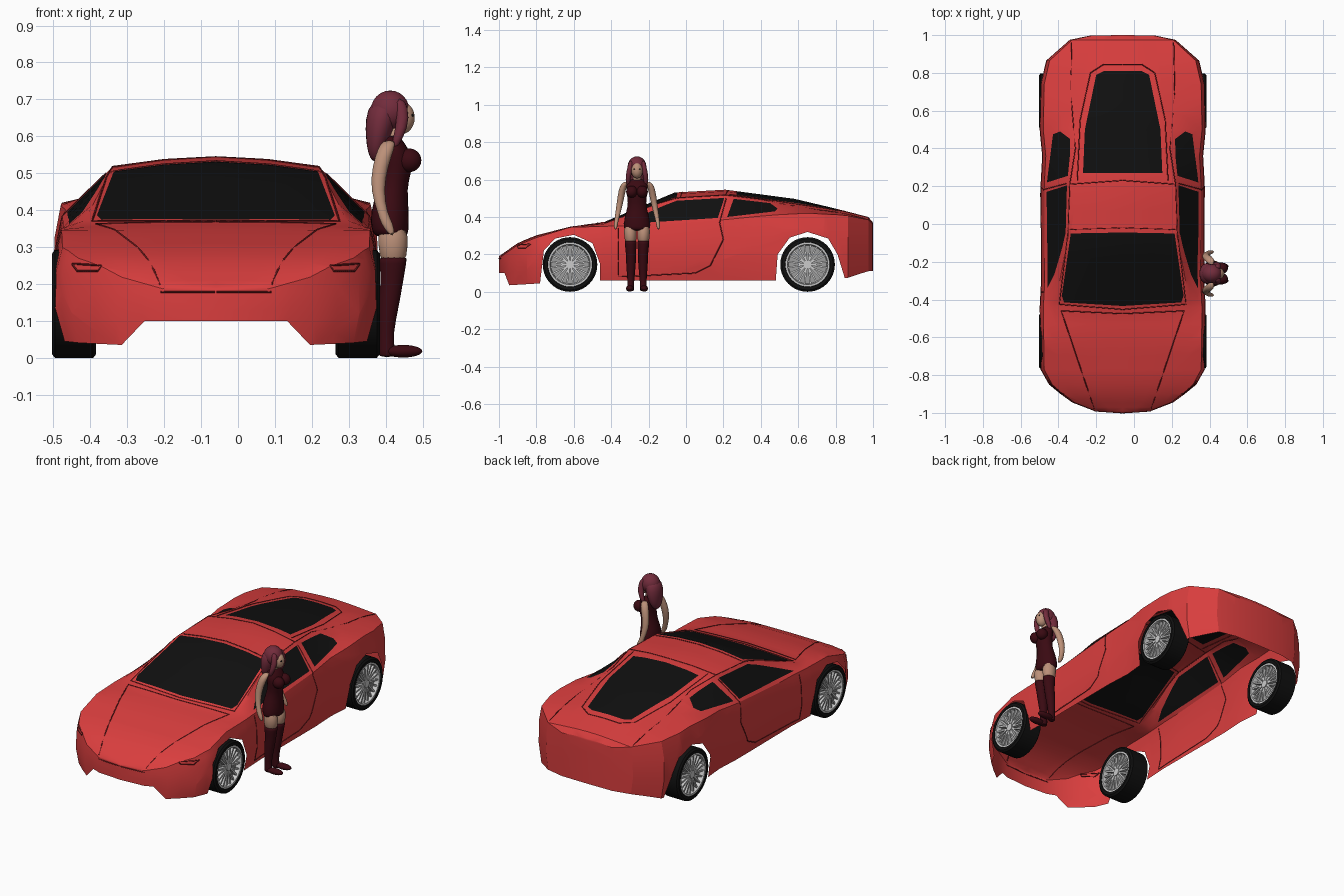
import bpy, bmesh, math
from mathutils import Vector, Matrix
from mathutils.bvhtree import BVHTree

if "Cube" in bpy.data.objects:
    bpy.data.objects.remove(bpy.data.objects["Cube"])

def mat(name, r, g, b):
    m = bpy.data.materials.new(name)
    m.diffuse_color = (r, g, b, 1)
    m.use_nodes = True
    m.node_tree.nodes["Principled BSDF"].inputs["Base Color"].default_value = m.diffuse_color
    return m

RED = mat("red paint", .70, .048, .048)
BLACK = mat("black glass and rubber", .005, .005, .005)
SEAM = mat("dark red seam", .16, .01, .012)
SILVER = mat("silver", .6, .6, .6)
GREY = mat("rim grey", .33, .33, .33)
SKIN = mat("skin", .50, .28, .19)
HAIR = mat("plum hair", .17, .025, .045)
CLOTH = mat("maroon cloth", .042, .003, .006)
CX = -.06                                   # centre line of the car

def make(name, bm, mats, angle=30):
    me = bpy.data.meshes.new(name)
    bm.to_mesh(me)
    bm.free()
    ob = bpy.data.objects.new(name, me)
    bpy.context.collection.objects.link(ob)
    for m in mats:
        me.materials.append(m)
    bpy.ops.object.select_all(action='DESELECT')
    ob.select_set(True)
    bpy.context.view_layer.objects.active = ob
    bpy.ops.object.shade_smooth_by_angle(angle=math.radians(angle))
    return ob

# ---- body shell: cross-sections along y, right half only ----
def table(keys):
    def f(y):
        for (a, u), (b, v) in zip(keys, keys[1:]):
            if y <= b:
                return u + (v - u) * (y - a) / (b - a)
        return keys[-1][1]
    return f

width = table([(-1, 0), (-.99, .15), (-.94, .28), (-.85, .39), (-.77, .435), (-.45, .44), (-.3, .432), (.2, .435),
               (.38, .425), (.5, .44), (.74, .435), (.865, .405), (.975, .28), (.998, .17), (1, 0)])
bottom = table([(-1, .1), (-.97, .1), (-.945, .035), (-.78, .045), (-.46, .06), (.48, .06), (.85, .07), (.97, .11), (1, .11)])
shoulder = table([(-1, .18), (-.9, .25), (-.8, .29), (-.62, .345), (-.44, .35), (-.2, .355), (.2, .385), (.45, .41),
                  (.65, .42), (.85, .41), (.975, .385), (1, .36)])
roof_w = table([(-1, 0), (-.99, .12), (-.94, .22), (-.85, .3), (-.62, .345), (-.44, .36), (-.06, .287), (.21, .28),
                (.5, .24), (.81, .2), (.975, .17), (.998, .1), (1, 0)])
roof_z = table([(-1, .185), (-.9, .257), (-.8, .297), (-.62, .345), (-.44, .363), (-.06, .503), (.21, .517),
                (.5, .48), (.81, .432), (.975, .392), (1, .365)])
crown = table([(-1, .19), (-.9, .26), (-.8, .302), (-.6, .352), (-.44, .372), (-.06, .531), (.21, .546), (.58, .497),
               (.8, .445), (.975, .4), (1, .37)])
stations = [-1, -.99, -.97, -.945, -.9, -.85, -.8, -.77, -.7, -.62, -.53, -.44, -.3, -.18, -.06, .07, .21, .36, .5,
            .58, .65, .74, .81, .865, .92, .975, .998, 1]
bm = bmesh.new()
rows = []
for y in stations:
    w, b, s, rw, rz, c = (f(y) for f in (width, bottom, shoulder, roof_w, roof_z, crown))
    sec = [(.955 * w, b), (w, b + .35 * (s - b)), (.993 * w, b + .75 * (s - b)), (.955 * w, s),
           (rw, rz), (rw * .5, rz + .7 * (c - rz)), (0, c)]
    rows.append([bm.verts.new((x, y, z)) for x, z in sec])
for r0, r1 in zip(rows, rows[1:]):
    for k in range(6):
        bm.faces.new((r0[k], r1[k], r1[k + 1], r0[k + 1]))
bmesh.ops.remove_doubles(bm, verts=bm.verts[:], dist=.0005)
bm.normal_update()
tree = BVHTree.FromBMesh(bm)

def cut(poly, axes, keep):
    """Cut a convex outline into the shell along one axis; return the faces inside."""
    a, b = axes
    planes = []
    def inside():
        bm.normal_update()
        res = []
        for f in bm.faces:
            m = f.calc_center_median()
            if keep(f) and all((m - co).dot(no) < 0 for co, no in planes):
                res.append(f)
        return res
    for p, q in zip(poly, poly[1:] + poly[:1]):
        co, no = Vector(), Vector()
        co[a], co[b] = p
        no[a], no[b] = q[1] - p[1], p[0] - q[0]
        no.normalize()
        fs = inside()
        geom = list({v for f in fs for v in f.verts}) + list({e for f in fs for e in f.edges}) + fs
        bmesh.ops.bisect_plane(bm, geom=geom, dist=1e-5, plane_co=co, plane_no=no)
        planes.append((co, no))
    return inside()

up = lambda f: f.normal.z > .3
side = lambda f: f.normal.x > .25
glass = [([(-.1, -.44), (.31, -.415), (.322, -.38), (.275, -.05), (-.1, -.043)], (0, 1), up),
         ([(-.1, .27), (.21, .27), (.2, .5), (.14, .79), (.1, .81), (-.1, .81)], (0, 1), up),
         ([(-.34, .362), (.17, .395), (.205, .502), (-.05, .487), (-.12, .46)], (1, 2), side),
         ([(.22, .4), (.475, .43), (.49, .445), (.45, .474), (.255, .497)], (1, 2), side)]
for g in glass:
    for f in cut(*g):
        f.material_index = 1
arches = [[(-.78, -.1), (-.46, -.1), (-.46, .15), (-.5, .26), (-.6, .305), (-.7, .285), (-.76, .22), (-.78, .05)],
          [(.48, -.1), (.855, -.1), (.85, .07), (.81, .2), (.76, .285), (.65, .32), (.555, .29), (.49, .2), (.48, .06)]]
for p in arches:
    bmesh.ops.delete(bm, geom=cut(p, (1, 2), side), context='FACES')
body = make("car_body", bm, [RED, BLACK], 28)
body.location.x = CX
body.modifiers.new("mirror", 'MIRROR')

# ---- panel seams: thin lines laid on the shell ----
cu = bpy.data.curves.new("panel_seams", 'CURVE')
cu.dimensions = '3D'
cu.bevel_depth = .0028
cu.bevel_resolution = 0
cu.materials.append(SEAM)

def seam(pts, axis):
    hits = []
    for p, q in zip(pts, pts[1:]):
        for i in range(11):
            u, v = (p[k] + (q[k] - p[k]) * i / 10 for k in (0, 1))
            o, d = {'z': ((u, v, 2), (0, 0, -1)), 'x': ((2, u, v), (-1, 0, 0)), 'y': ((u, -2, v), (0, 1, 0))}[axis]
            h = tree.ray_cast(Vector(o), Vector(d))[0]
            if h and (not hits or (h - hits[-1]).length > .002):
                hits.append(h)
    for s in (1, -1):
        sp = cu.splines.new('POLY')
        sp.points.add(len(hits) - 1)
        for pt, h in zip(sp.points, hits):
            pt.co = (s * h.x, h.y, h.z, 1)

seam([(.15, -.98), (.325, -.46), (.001, -.475)], 'z')                                   # bonnet
seam([(.001, -.452), (.335, -.425), (.288, -.03), (.001, -.02)], 'z')                   # windscreen frame
seam([(.288, -.03), (.28, .21), (.001, .23)], 'z')                                      # roof panel
seam([(.24, .23), (.225, .55), (.17, .8), (.1, .845), (.001, .845)], 'z')               # rear window frame
seam([(.28, .21), (.25, .4), (.275, .7), (.27, .96)], 'z')                              # rear deck
seam([(.002, .178), (.15, .178)], 'y')                                                  # nose
seam([(.31, .25), (.39, .255), (.375, .235), (.32, .235), (.31, .25)], 'y')             # headlights
seam([(-.36, .34), (-.36, .08), (.05, .1), (.13, .14), (.2, .28), (.18, .37), (.215, .5)], 'x')  # door
seams = bpy.data.objects.new("panel_seams", cu)
seams.location.x = CX
bpy.context.collection.objects.link(seams)

# ---- wheels: turned tyre, rim and spokes on both faces ----
def spin(bm, prof, n, mi):
    ring = [[bm.verts.new((x, r * math.cos(t), r * math.sin(t))) for x, r in prof]
            for t in (2 * math.pi * i / n for i in range(n))]
    for i in range(n):
        a, b = ring[i], ring[(i + 1) % n]
        for k in range(len(prof)):
            j = (k + 1) % len(prof)
            bm.faces.new((a[k], a[j], b[j], b[k])).material_index = mi

def wheel(name, x, y):
    bm = bmesh.new()
    spin(bm, [(-.05, .114), (-.06, .12), (-.06, .136), (-.052, .146), (.052, .146), (.06, .136), (.06, .12), (.05, .114)], 40, 0)
    spin(bm, [(-.057, .108), (-.057, .119), (.057, .119), (.057, .108), (.03, .102), (-.03, .102)], 40, 1)
    def solid(fn, mi, **kw):
        old = set(bm.faces)
        fn(bm, **kw)
        for f in set(bm.faces) - old:
            f.material_index = mi
    turn = Matrix.Rotation(math.pi / 2, 4, 'Y')
    solid(bmesh.ops.create_cone, 2, cap_ends=True, segments=32, radius1=.108, radius2=.108, depth=.06, matrix=turn)
    solid(bmesh.ops.create_cone, 1, cap_ends=True, segments=20, radius1=.022, radius2=.022, depth=.108, matrix=turn)
    for i in range(10):                      # paired, slightly splayed spokes
        for s in (-1, 1):
            m = (Matrix.Rotation(i * math.pi / 5, 4, 'X') @ Matrix.Translation((0, s * .011, .062))
                 @ Matrix.Rotation(-s * .13, 4, 'X') @ Matrix.Diagonal((.098, .009, .098, 1)))
            solid(bmesh.ops.create_cube, 1, size=1, matrix=m)
    bmesh.ops.recalc_face_normals(bm, faces=bm.faces[:])
    ob = make(name, bm, [BLACK, SILVER, GREY])
    ob.location = (x, y, .146)

for end, y in (("front", -.62), ("rear", .65)):
    for sd, s in (("right", 1), ("left", -1)):
        wheel(f"{end}_{sd}_wheel", CX + s * .384, y)

# ---- standing woman, facing +x ----
WY = -.262

def loft(name, rings, m, n=12):
    """Rings are (x, side offset, z, rx, ry)."""
    bm = bmesh.new()
    loops = [[bm.verts.new((x + rx * math.cos(t), WY + o + ry * math.sin(t), z))
              for t in (2 * math.pi * i / n for i in range(n))] for x, o, z, rx, ry in rings]
    for a, b in zip(loops, loops[1:]):
        for i in range(n):
            bm.faces.new((a[i], a[(i + 1) % n], b[(i + 1) % n], b[i]))
    bm.faces.new(loops[0])
    bm.faces.new(loops[-1])
    bmesh.ops.recalc_face_normals(bm, faces=bm.faces[:])
    ob = make(name, bm, [m], 80)
    ob.modifiers.new("smooth", 'SUBSURF').levels = 1

def ball(name, c, r, m):
    bm = bmesh.new()
    bmesh.ops.create_uvsphere(bm, u_segments=18, v_segments=12, radius=1,
                              matrix=Matrix.Translation((c[0], WY + c[1], c[2])) @ Matrix.Diagonal((*r, 1)))
    make(name, bm, [m], 80)

loft("dress", [(.415, 0, .325, .046, .07), (.412, 0, .345, .052, .074), (.41, 0, .39, .056, .072), (.418, 0, .46, .04, .049),
               (.428, 0, .5, .043, .053), (.43, 0, .545, .046, .06), (.418, 0, .58, .036, .062), (.415, 0, .605, .02, .03)], CLOTH)
loft("neck", [(.415, 0, .585, .024, .03), (.42, 0, .61, .019, .019), (.432, 0, .645, .018, .018)], SKIN)
ball("head", (.443, 0, .65), (.036, .031, .044), SKIN)
ball("hair_top", (.412, 0, .67), (.053, .05, .054), HAIR)
loft("hair_back", [(.40, 0, .70, .042, .046), (.388, 0, .645, .046, .06), (.38, 0, .595, .035, .054),
                   (.374, 0, .555, .024, .038), (.374, 0, .53, .01, .016)], HAIR)
for sd, s in (("left", 1), ("right", -1)):
    ball(sd + "_bust", (.464, s * .028, .535), (.033, .03, .032), CLOTH)
    ball(sd + "_eye", (.472, s * .013, .657), (.004, .006, .004), BLACK)
    loft(sd + "_hair_lock", [(.435, s * .03, .705, .018, .014), (.45, s * .04, .65, .017, .015),
                             (.435, s * .05, .6, .016, .015), (.42, s * .045, .56, .005, .005)], HAIR)
    loft(sd + "_arm", [(.41, s * .055, .59, .016, .014), (.402, s * .073, .57, .024, .02), (.385, s * .084, .52, .022, .019),
                       (.376, s * .095, .455, .019, .017), (.392, s * .108, .39, .013, .012), (.403, s * .113, .365, .018, .011),
                       (.418, s * .115, .33, .008, .007)], SKIN)
    loft(sd + "_thigh", [(.42, s * .037, .36, .042, .036), (.42, s * .035, .3, .042, .035), (.42, s * .034, .25, .034, .03)], SKIN)
    loft(sd + "_boot", [(.42, s * .034, .275, .039, .034), (.42, s * .034, .265, .039, .034), (.417, s * .032, .2, .03, .027),
                        (.408, s * .032, .15, .031, .028), (.4, s * .033, .06, .019, .018), (.403, s * .034, .02, .024, .019),
                        (.403, s * .034, .001, .024, .019)], CLOTH)
    ball(sd + "_foot", (.447, s * .038, .018), (.053, .021, .017), CLOTH)
